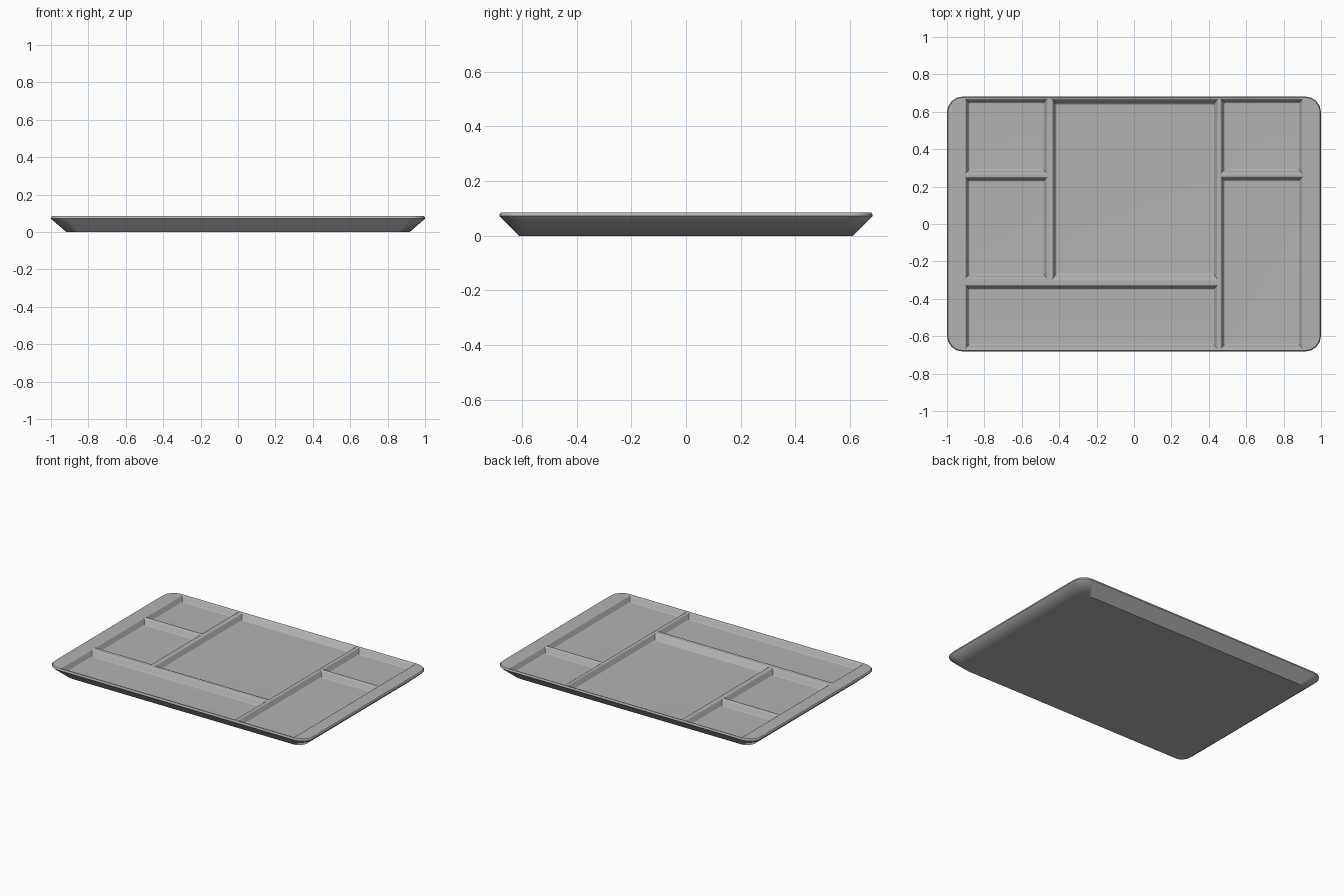
import bpy, bmesh
from math import sin, cos, pi

if "Cube" in bpy.data.objects:
    bpy.data.objects.remove(bpy.data.objects["Cube"])


def rounded_rect(x0, x1, y0, y1, z, r, segs):
    """Counter-clockwise rounded rectangle; segs=0 gives plain corners."""
    pts = []
    corners = [(x1 - r, y1 - r), (x0 + r, y1 - r), (x0 + r, y0 + r), (x1 - r, y0 + r)]
    for i, (cx, cy) in enumerate(corners):
        for k in range(segs + 1):
            a = (i + k / max(segs, 1)) * pi / 2
            off = (cos(a) * r, sin(a) * r) if r else (0, 0)
            pts.append((cx + off[0], cy + off[1], z))
    return pts


def loft(bm, rings):
    """Skin a stack of rings from bottom to top and cap both ends."""
    vs = [[bm.verts.new(p) for p in ring] for ring in rings]
    n = len(vs[0])
    for a, b in zip(vs, vs[1:]):
        for i in range(n):
            j = (i + 1) % n
            bm.faces.new((a[i], a[j], b[j], b[i]))
    bm.faces.new(vs[0][::-1])
    bm.faces.new(vs[-1])


# Dark grey plastic
plastic = bpy.data.materials.new("grey_plastic")
plastic.diffuse_color = (0.45, 0.45, 0.45, 1)
plastic.use_nodes = True
plastic.node_tree.nodes["Principled BSDF"].inputs["Base Color"].default_value = plastic.diffuse_color


def make_object(name, bm):
    mesh = bpy.data.meshes.new(name)
    bm.to_mesh(mesh)
    bm.free()
    mesh.materials.append(plastic)
    ob = bpy.data.objects.new(name, mesh)
    bpy.context.collection.objects.link(ob)
    return ob


TOP, FLOOR = 0.085, 0.045

# Tray body: flat base, flared side, thin rounded rim
bm = bmesh.new()
profile = [(0.918, 0.61, 0.0, 0.06), (0.992, 0.674, 0.064, 0.08),
           (1.0, 0.682, 0.072, 0.085), (1.0, 0.682, 0.079, 0.085),
           (0.995, 0.677, TOP, 0.08)]
loft(bm, [rounded_rect(-x, x, -y, y, z, r, 4) for x, y, z, r in profile])
tray = make_object("tray", bm)

# Compartments: x0, x1, y0, y1 at the lip, and wall slope width in y
pockets = [
    (-0.90, -0.465, 0.270, 0.668, 0.020),
    (-0.90, -0.465, -0.290, 0.250, 0.020),
    (-0.435, 0.445, -0.295, 0.668, 0.028),
    (-0.90, 0.445, -0.665, -0.328, 0.020),
    (0.465, 0.90, 0.270, 0.668, 0.020),
    (0.465, 0.90, -0.665, 0.252, 0.020),
]
# Wall section: share of the slope width, height (softened foot and lip)
wall = [(1.2, FLOOR), (0.8, FLOOR + 0.0055), (0.2, TOP - 0.0055),
        (-0.2, TOP), (-0.2, TOP + 0.05)]
bm = bmesh.new()
for x0, x1, y0, y1, s in pockets:
    t = 0.018
    loft(bm, [rounded_rect(x0 + t * f, x1 - t * f, y0 + s * f, y1 - s * f, z, 0, 0)
              for f, z in wall])
cutter = make_object("compartment_cutter", bm)

# Carve the compartments, then drop the cutter
mod = tray.modifiers.new("compartments", 'BOOLEAN')
mod.operation = 'DIFFERENCE'
mod.solver = 'EXACT'
mod.object = cutter
bpy.context.view_layer.objects.active = tray
tray.select_set(True)
bpy.ops.object.modifier_apply(modifier=mod.name)
bpy.data.objects.remove(cutter)

# Soft edges, with large faces kept flat in shading
bpy.ops.object.shade_smooth_by_angle(angle=0.7)
wn = tray.modifiers.new("flat_floors", 'WEIGHTED_NORMAL')
wn.keep_sharp = True
